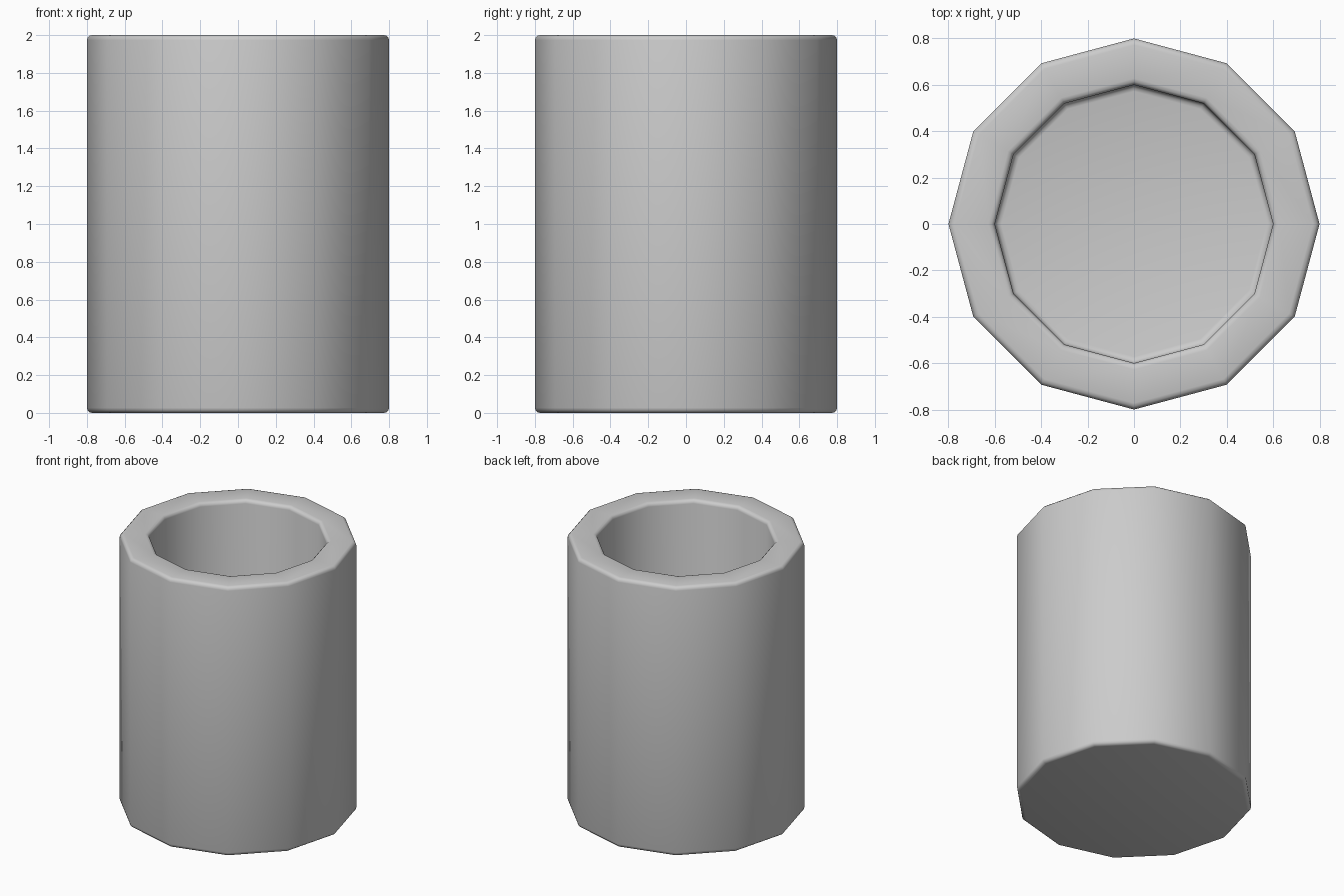
import bpy, bmesh, math

if "Cube" in bpy.data.objects:
    bpy.data.objects.remove(bpy.data.objects["Cube"])

SIDES = 12
R_OUT, R_IN = 0.80, 0.60
HEIGHT, FLOOR = 2.0, 0.20
BEVEL = 0.027

bm = bmesh.new()


def ring(radius, z):
    return [bm.verts.new((radius * math.cos(math.tau * i / SIDES),
                          radius * math.sin(math.tau * i / SIDES), z))
            for i in range(SIDES)]


# Cup profile: outer bottom, outer top, inner top, inner floor
rings = [ring(R_OUT, 0), ring(R_OUT, HEIGHT), ring(R_IN, HEIGHT), ring(R_IN, FLOOR)]
for a, b in zip(rings, rings[1:]):
    for i in range(SIDES):
        j = (i + 1) % SIDES
        bm.faces.new((a[i], a[j], b[j], b[i]))

# Underside and inside floor
bm.faces.new(rings[0][::-1])
bm.faces.new(rings[3])
bmesh.ops.recalc_face_normals(bm, faces=bm.faces)

# Rounded rims: every edge sharper than the facets of the wall
rims = [e for e in bm.edges if e.calc_face_angle(0) > math.radians(45)]
bmesh.ops.bevel(bm, geom=rims, offset=BEVEL, segments=3, profile=0.5, affect='EDGES')

mesh = bpy.data.meshes.new("cup")
bm.to_mesh(mesh)
bm.free()
cup = bpy.data.objects.new("cup", mesh)
bpy.context.collection.objects.link(cup)

# Smooth walls and rims
bpy.context.view_layer.objects.active = cup
cup.select_set(True)
bpy.ops.object.shade_smooth_by_angle(angle=math.radians(40))
